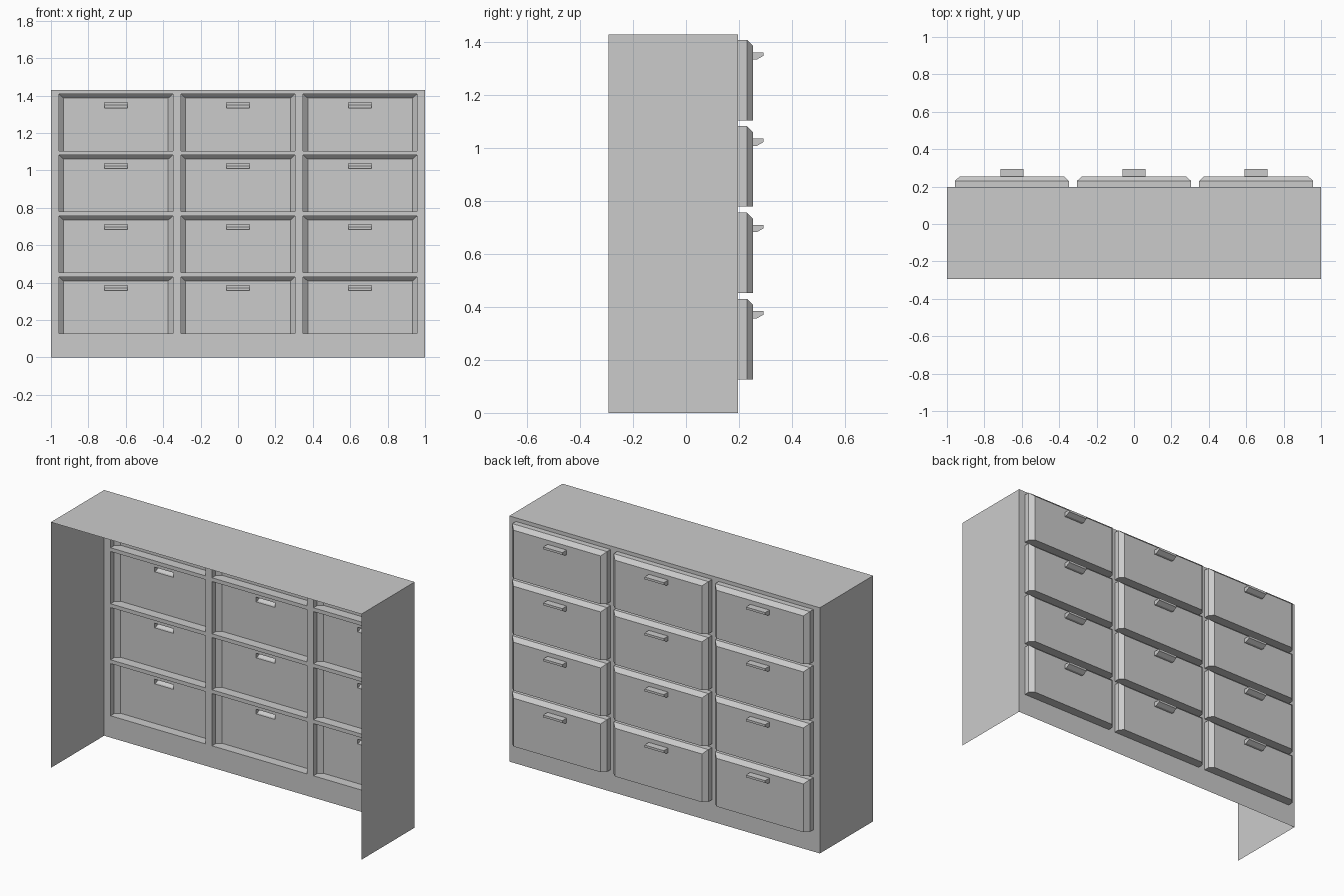
import bpy
import bmesh

cube = bpy.data.objects.get("Cube")
if cube:
    bpy.data.objects.remove(cube, do_unlink=True)

grey = bpy.data.materials.new("plain grey")
grey.use_nodes = True
COLOUR = (0.6, 0.6, 0.6, 1)
grey.diffuse_color = COLOUR
grey.node_tree.nodes["Principled BSDF"].inputs["Base Color"].default_value = COLOUR

FRONT, PANEL, HEIGHT = -0.293, 0.197, 1.43
HALF_W, DRAWER_H = 0.305, 0.304
COLUMNS = [-0.653, 0.0, 0.653]
ROWS = [0.127 + 0.326 * i for i in range(4)]


def finish(bm, name):
    mesh = bpy.data.meshes.new(name)
    bm.to_mesh(mesh)
    bm.free()
    mesh.materials.append(grey)
    obj = bpy.data.objects.new(name, mesh)
    bpy.context.collection.objects.link(obj)
    return obj


def quad(bm, points):
    return bm.faces.new([bm.verts.new(p) for p in points])


# Thin cabinet shell: two sides and a top, open at the front and below
bm = bmesh.new()
for x, order in ((1, 1), (-1, -1)):
    quad(bm, [(x, FRONT, 0), (x, PANEL, 0), (x, PANEL, HEIGHT), (x, FRONT, HEIGHT)][::order])
quad(bm, [(-1, FRONT, HEIGHT), (1, FRONT, HEIGHT), (1, PANEL, HEIGHT), (-1, PANEL, HEIGHT)])
bmesh.ops.remove_doubles(bm, verts=bm.verts, dist=1e-4)
finish(bm, "cabinet_shell")

# Drawer panel: a grid of strips with the drawer openings left out
xs = [-1] + [c + s * HALF_W for c in COLUMNS for s in (-1, 1)] + [1]
zs = [0] + [r + h for r in ROWS for h in (0, DRAWER_H)] + [HEIGHT]
bm = bmesh.new()
for i in range(len(xs) - 1):
    for j in range(len(zs) - 1):
        if i % 2 and j % 2:
            continue
        quad(bm, [(xs[i + 1], PANEL, zs[j]), (xs[i], PANEL, zs[j]),
                  (xs[i], PANEL, zs[j + 1]), (xs[i + 1], PANEL, zs[j + 1])])
bmesh.ops.remove_doubles(bm, verts=bm.verts, dist=1e-4)
finish(bm, "drawer_panel")

# Hollow drawer fronts with pulls, as rings of (y, half width, bottom, top)
RINGS = [
    (PANEL, HALF_W, 0, DRAWER_H),
    (0.23, HALF_W, 0, DRAWER_H),
    (0.253, HALF_W - 0.025, 0, DRAWER_H - 0.023),
    (0.253, 0.062, 0.23, 0.257),
    (0.268, 0.062, 0.23, 0.257),
    (0.293, 0.062, 0.244, 0.257),
]


def add_drawer(name, cx, base):
    bm = bmesh.new()
    rings = [[bm.verts.new((cx + sx * w, y, base + z))
              for sx, z in ((1, lo), (-1, lo), (-1, hi), (1, hi))]
             for y, w, lo, hi in RINGS]
    for a, b in zip(rings, rings[1:]):
        for k in range(4):
            n = (k + 1) % 4
            bm.faces.new((a[k], a[n], b[n], b[k]))
    bm.faces.new(rings[-1])
    finish(bm, name)


for row, base in enumerate(ROWS, 1):
    for col, cx in enumerate(COLUMNS, 1):
        add_drawer(f"drawer_row{row}_column{col}", cx, base)
